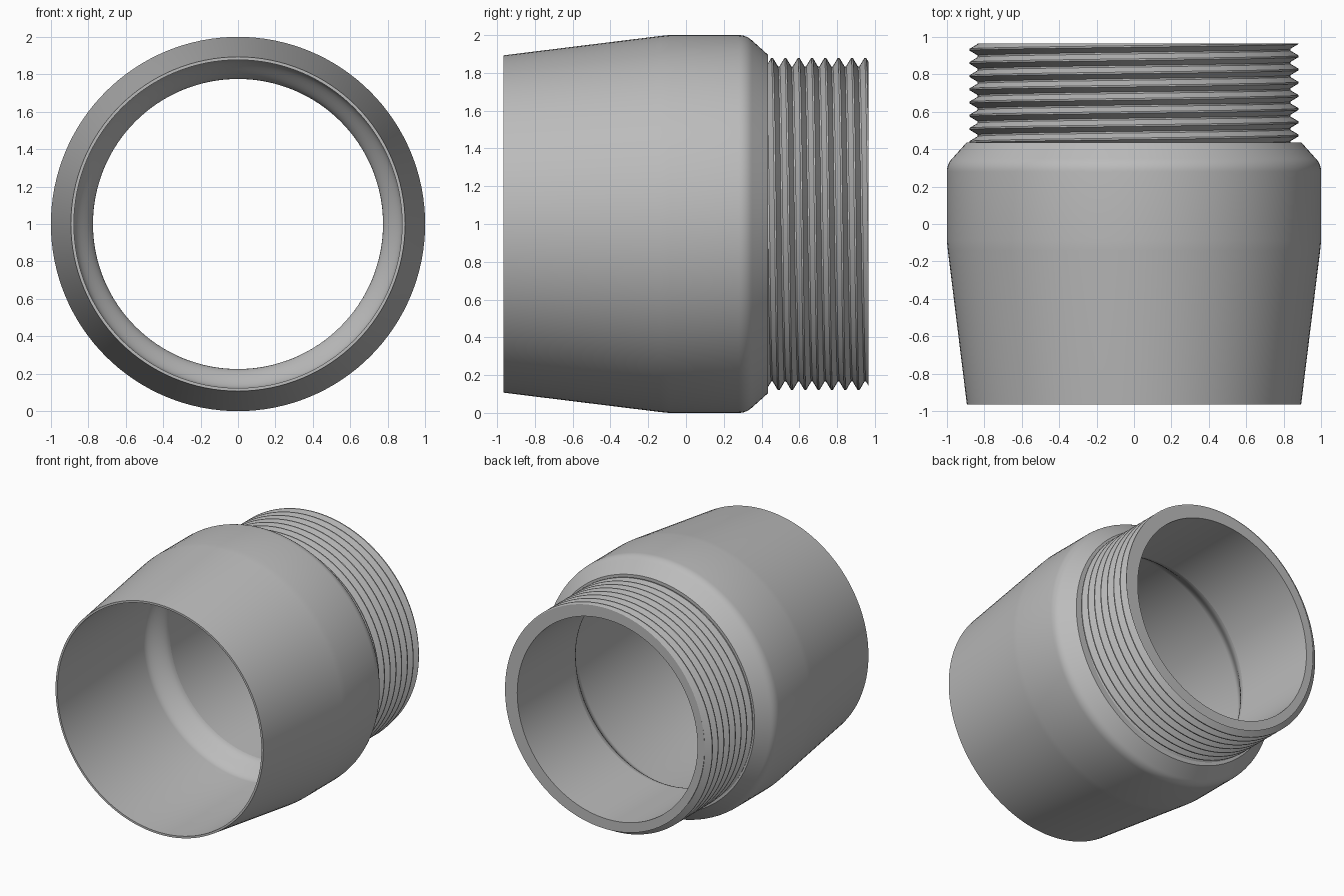
import bpy, bmesh, math

SEGMENTS = 128
PITCH = 0.0705
CREST, ROOT = 0.88, 0.835
CREST_AT = 0.526              # y of one crest on the top of the neck
NECK_START, NECK_END = 0.435, 0.965
BORE, BORE_START = 0.775, 0.27
SOCKET, SOCKET_END = 0.877, 0.09

old = bpy.data.objects.get("Cube")
if old:
    bpy.data.objects.remove(old, do_unlink=True)

steel = bpy.data.materials.new("grey_steel")
steel.use_nodes = True
GREY = (0.5, 0.5, 0.5, 1)
steel.diffuse_color = GREY
steel.node_tree.nodes["Principled BSDF"].inputs["Base Color"].default_value = GREY


def sweep(name, section):
    """Turn a section, (radius, y) points for each angle, around the y axis."""
    bm = bmesh.new()
    rings = []
    for i in range(SEGMENTS):
        a = math.tau * i / SEGMENTS
        rings.append([bm.verts.new((r * math.sin(a), y, 1 + r * math.cos(a)))
                      for r, y in section(a)])
    for i, ring in enumerate(rings):
        after = rings[(i + 1) % SEGMENTS]
        for k in range(len(ring) - 1):
            bm.faces.new((ring[k], after[k], after[k + 1], ring[k + 1]))
    bmesh.ops.remove_doubles(bm, verts=bm.verts, dist=1e-5)
    bmesh.ops.dissolve_degenerate(bm, edges=bm.edges, dist=1e-5)
    mesh = bpy.data.meshes.new(name)
    bm.to_mesh(mesh)
    bm.free()
    mesh.materials.append(steel)
    obj = bpy.data.objects.new(name, mesh)
    bpy.context.collection.objects.link(obj)
    bpy.ops.object.select_all(action="DESELECT")
    obj.select_set(True)
    bpy.context.view_layer.objects.active = obj
    bpy.ops.object.shade_smooth_by_angle(angle=math.radians(30))
    return obj


# Body: rounded step inside, open socket, front rim, tapered outside, shoulder
def body_section(angle):
    points = []
    steps = 10
    for i in range(steps + 1):
        t = i / steps
        blend = t * t * (3 - 2 * t)
        points.append((BORE + (SOCKET - BORE) * blend,
                       BORE_START + (SOCKET_END - BORE_START) * t))
    points += [(SOCKET, -0.965), (0.893, -0.965), (0.995, -0.14), (1, -0.09), (1, 0.28)]
    for i in range(1, 7):
        a = math.radians(45) * i / 6
        points.append((0.9 + 0.1 * math.cos(a), 0.28 + 0.1 * math.sin(a)))
    return points + [(0.895, NECK_START), (ROOT - 0.02, NECK_START)]


# Neck: right-hand thread cut off flat at both ends, end face and bore
def thread_radius(y, angle):
    turn = (y - CREST_AT) / PITCH - angle / math.tau
    away = abs(turn - round(turn)) * 2
    slope = min(max((away - 0.12) / 0.76, 0), 1)
    return CREST + (ROOT - CREST) * slope


def neck_section(angle):
    points = [(ROOT - 0.02, NECK_START)]
    for k in range(-3, 9):
        for corner in (-0.44, -0.06, 0.06, 0.44):
            y = CREST_AT + PITCH * (k + corner + angle / math.tau)
            y = min(max(y, NECK_START), NECK_END)
            points.append((thread_radius(y, angle), y))
    return points + [(BORE, NECK_END), (BORE, BORE_START)]


# The thread gains one turn at the seam, so the seam is bridged by its own ring
def neck():
    bm = bmesh.new()
    rings = []
    for i in range(SEGMENTS + 1):
        a = math.tau * i / SEGMENTS
        rings.append([bm.verts.new((r * math.sin(a), y, 1 + r * math.cos(a)))
                      for r, y in neck_section(a)])
    for ring, after in zip(rings, rings[1:]):
        for k in range(len(ring) - 1):
            bm.faces.new((ring[k], after[k], after[k + 1], ring[k + 1]))
    return bm


body = sweep("socket_body", body_section)
threaded_neck = sweep("threaded_neck", lambda a: [(BORE, NECK_END), (BORE, BORE_START)])
bm = neck()
bmesh.ops.remove_doubles(bm, verts=bm.verts, dist=1e-5)
bmesh.ops.dissolve_degenerate(bm, edges=bm.edges, dist=1e-5)
bm.to_mesh(threaded_neck.data)
bm.free()
bpy.ops.object.shade_smooth_by_angle(angle=math.radians(30))
